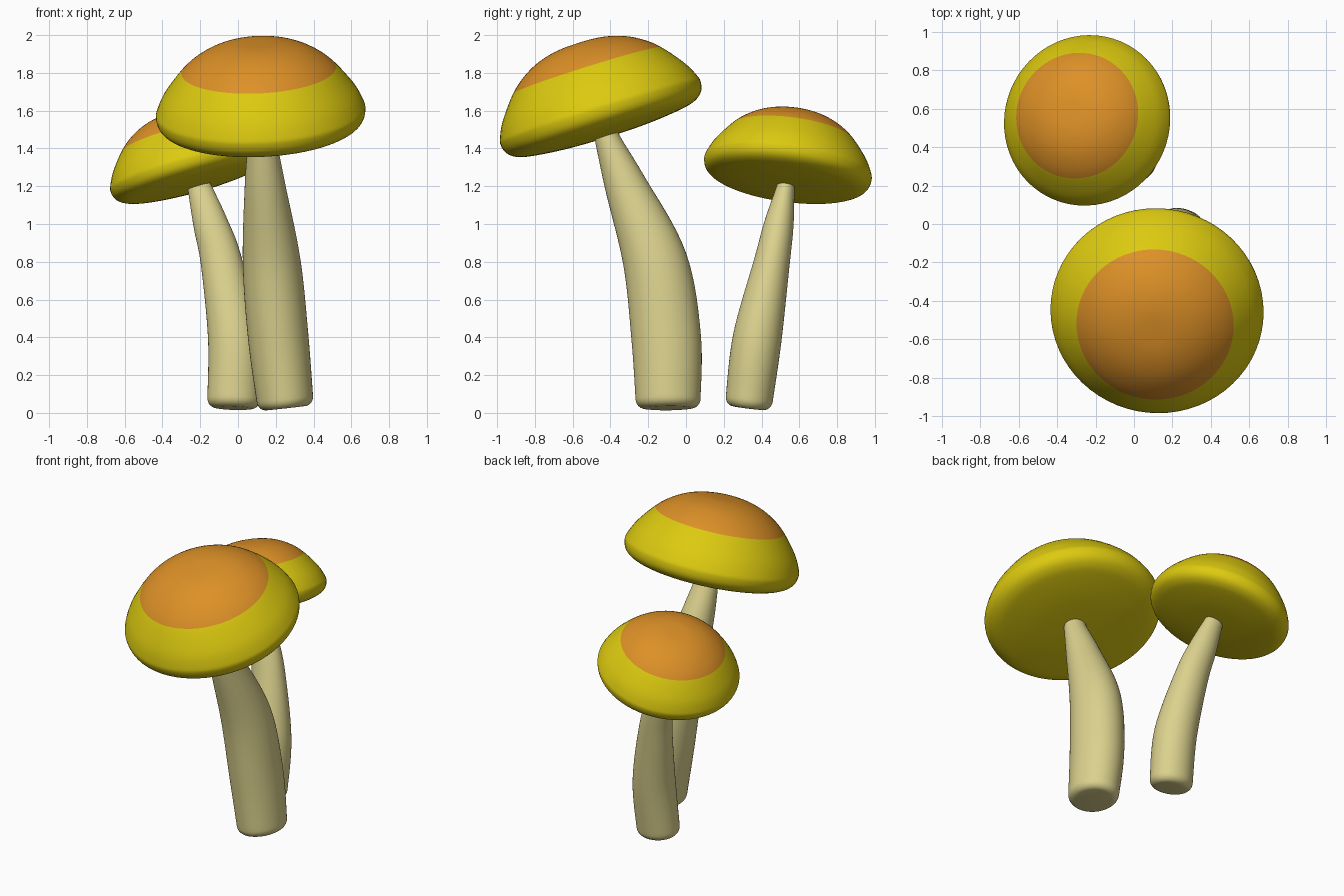
import bpy, bmesh, math
from mathutils import Vector, Matrix

if "Cube" in bpy.data.objects:
    bpy.data.objects.remove(bpy.data.objects["Cube"])

SIDES = 64


def material(name, rgb):
    m = bpy.data.materials.new(name)
    m.diffuse_color = (*rgb, 1)
    m.use_nodes = True
    m.node_tree.nodes["Principled BSDF"].inputs["Base Color"].default_value = m.diffuse_color
    return m


ORANGE = material("cap orange", (0.72, 0.28, 0.02))
YELLOW = material("cap yellow", (0.72, 0.59, 0.005))
CREAM = material("stem cream", (0.71, 0.64, 0.27))


def smooth_points(points, steps):
    """Catmull-Rom curve through the points (tuples of any length)."""
    out = []
    for i in range(len(points) - 1):
        a, b = points[max(i - 1, 0)], points[i]
        c, d = points[i + 1], points[min(i + 2, len(points) - 1)]
        for k in range(steps):
            t = k / steps
            out.append([0.5 * (2 * q + (r - p) * t + (2 * p - 5 * q + 4 * r - s) * t * t
                               + (3 * q - p - 3 * r + s) * t ** 3)
                        for p, q, r, s in zip(a, b, c, d)])
    out.append(list(points[-1]))
    return out


def loft(name, rings, mats, rule=None):
    """Skin the rings of points, close both ends, shade smooth."""
    bm = bmesh.new()
    rows = [[bm.verts.new(p) for p in ring] for ring in rings]
    for i, (a, b) in enumerate(zip(rows, rows[1:])):
        for j in range(SIDES):
            k = (j + 1) % SIDES
            f = bm.faces.new((a[j], a[k], b[k], b[j]))
            f.material_index = rule(i) if rule else 0
    bm.faces.new(rows[0]).material_index = rule(0) if rule else 0
    bm.faces.new(rows[-1]).material_index = rule(len(rows) - 2) if rule else 0
    bmesh.ops.recalc_face_normals(bm, faces=bm.faces)
    mesh = bpy.data.meshes.new(name)
    bm.to_mesh(mesh)
    bm.free()
    for m in mats:
        mesh.materials.append(m)
    for p in mesh.polygons:
        p.use_smooth = True
    ob = bpy.data.objects.new(name, mesh)
    bpy.context.collection.objects.link(ob)
    return ob


ANGLES = [2 * math.pi * j / SIDES for j in range(SIDES)]

# cap profile: radius, height; the colour boundary is the fifth point
PROFILE = [(0.01, 0.385), (0.12, 0.38), (0.23, 0.353), (0.325, 0.305), (0.41, 0.235),
           (0.505, 0.115), (0.548, 0.03), (0.555, -0.01), (0.54, -0.055),
           (0.50, -0.087), (0.43, -0.106), (0.25, -0.125), (0.01, -0.13)]


def cap(name, centre, axis, scale):
    steps = 5
    prof = smooth_points(PROFILE, steps)
    rot = Vector((0, 0, 1)).rotation_difference(Vector(axis)).to_matrix().to_4x4()
    mat = Matrix.Translation(centre) @ rot @ Matrix.Scale(scale, 4)
    rings = [[mat @ Vector((r * math.cos(a), r * math.sin(a), z)) for a in ANGLES]
             for r, z in prof]
    return loft(name, rings, [ORANGE, YELLOW], lambda i: 0 if i < 4 * steps else 1)


def stem(name, points):
    """Points: x, y, z, radius in x, radius in y; rings lie across the path."""
    path = smooth_points(points, 8)
    pos = [Vector(p[:3]) for p in path]
    rings = []
    n = len(path)

    def ring(c, tangent, rx, ry):
        q = Vector((0, 0, 1)).rotation_difference(tangent)
        return [c + q @ Vector((rx * math.cos(a), ry * math.sin(a), 0)) for a in ANGLES]

    # rounded foot
    t0 = (pos[4] - pos[0]).normalized()
    for k in range(7):
        a = k / 6 * math.pi / 2
        inset = 0.045 * (1 - math.sin(a))
        rings.append(ring(pos[0] - t0 * 0.05 * math.cos(a), t0,
                          path[0][3] - inset, path[0][4] - inset))
    # shaft
    for i in range(1, n):
        t = (pos[min(i + 1, n - 1)] - pos[i - 1]).normalized()
        rings.append(ring(pos[i], t, path[i][3], path[i][4]))
    return loft(name, rings, [CREAM])


# large front mushroom
cap("large_cap", (0.12, -0.453, 1.59), (-0.045, -0.30, 0.954), 1.0)
stem("large_stem", [(0.248, -0.095, 0.075, 0.150, 0.172), (0.213, -0.105, 0.40, 0.160, 0.184),
                    (0.178, -0.163, 0.80, 0.153, 0.170), (0.143, -0.318, 1.20, 0.108, 0.112),
                    (0.130, -0.405, 1.42, 0.078, 0.072), (0.127, -0.43, 1.50, 0.065, 0.06)])

# small back mushroom
cap("small_cap", (-0.245, 0.54, 1.295), (-0.27, 0.13, 0.954), 0.805)
stem("small_stem", [(-0.022, 0.335, 0.075, 0.140, 0.125), (-0.022, 0.378, 0.40, 0.137, 0.129),
                    (-0.088, 0.455, 0.80, 0.110, 0.095), (-0.145, 0.492, 1.00, 0.092, 0.078),
                    (-0.200, 0.525, 1.18, 0.065, 0.050), (-0.215, 0.535, 1.23, 0.055, 0.045)])
